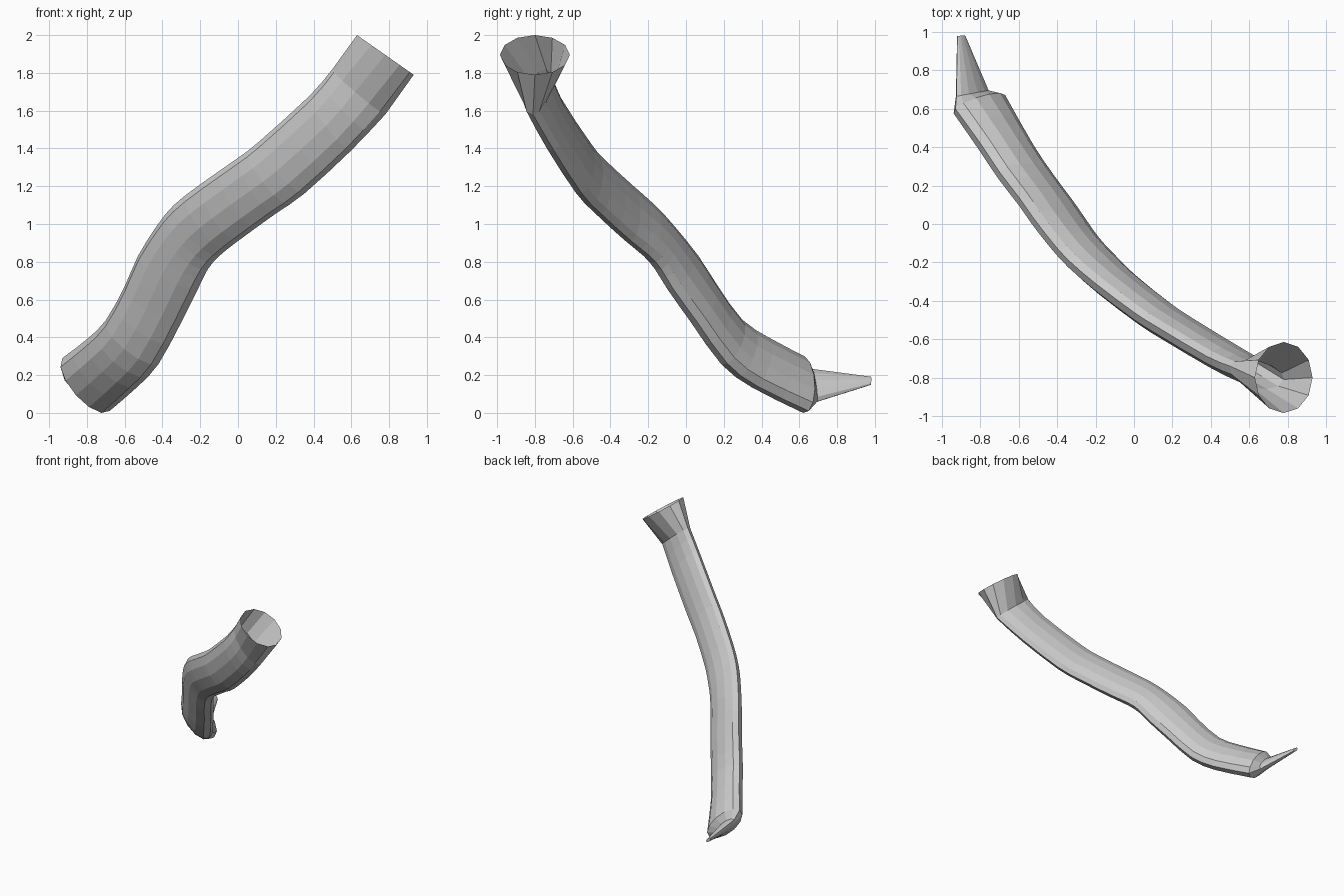
import bpy, bmesh, math
from mathutils import Vector

if "Cube" in bpy.data.objects:
    bpy.data.objects.remove(bpy.data.objects["Cube"])

SIDES = 12

def loft(name, stations, first_normal, cap_end=False):
    """Skin oval rings; each station is (upper edge, lower edge, front bulge, back bulge)."""
    bm = bmesh.new()
    mids = [(Vector(u) + Vector(l)) / 2 for u, l, f, b in stations]
    rings = []
    for i, (u, l, front, back) in enumerate(stations):
        half = (Vector(l) - Vector(u)) / 2
        along = mids[min(i + 1, len(mids) - 1)] - mids[max(i - 1, 0)]
        normal = along.cross(half).normalized() if i else Vector(first_normal)
        ring = []
        for k in range(SIDES):
            a = 2 * math.pi * k / SIDES
            depth = front if math.sin(a) > 0 else back
            ring.append(bm.verts.new(mids[i] + half * math.cos(a) + normal * depth * math.sin(a)))
        rings.append(ring)
    for r, s in zip(rings, rings[1:]):
        for k in range(SIDES):
            j = (k + 1) % SIDES
            bm.faces.new((r[k], r[j], s[j], s[k]))
    if cap_end:
        bm.faces.new(rings[-1])
    bmesh.ops.recalc_face_normals(bm, faces=bm.faces)
    mesh = bpy.data.meshes.new(name)
    bm.to_mesh(mesh)
    bm.free()
    obj = bpy.data.objects.new(name, mesh)
    bpy.context.collection.objects.link(obj)
    return obj

def smooth(points):
    """Add a curved midpoint between neighbouring points."""
    p = [Vector(q) for q in points]
    p = [2 * p[0] - p[1]] + p + [2 * p[-1] - p[-2]]
    out = []
    for a, b, c, d in zip(p, p[1:], p[2:], p[3:]):
        out += [b, (9 * (b + c) - a - d) / 16]
    return out + [p[-2]]

# Upper and lower edges of the flattened, winding tube, from neck to foot
upper = smooth([(.50, -.74, 1.82), (.38, -.69, 1.68), (.11, -.53, 1.435), (0, -.46, 1.35),
                (-.20, -.31, 1.21), (-.34, -.19, 1.10), (-.43, -.09, .99), (-.53, .04, .83),
                (-.60, .14, .67), (-.70, .27, .49), (-.80, .42, .39), (-.93, .60, .29)])
lower = smooth([(.78, -.81, 1.58), (.60, -.70, 1.39), (.35, -.55, 1.16), (.20, -.45, 1.055),
                (0, -.29, .91), (-.10, -.19, .83), (-.16, -.13, .76), (-.21, -.07, .66),
                (-.30, .06, .48), (-.42, .22, .26), (-.53, .38, .14), (-.68, .65, .01)])
tube = []
for i, (u, l) in enumerate(zip(upper, lower)):
    t = i / (len(upper) - 1)
    tube.append((u, l, .08 + .015 * t, .06 + .03 * t))

# Round open mouth, flaring from the neck
mouth = ((.63, -.80, 2.0), (.93, -.80, 1.79), .185, .185)

# Tapered spike growing from the foot
spike_base = ((-.925, .665, .23), (-.76, .695, .06), .04, .04)
spike_tip = ((-.92, .98, .19), (-.88, .98, .15), .012, .012)

loft("tentacle", [mouth] + tube + [spike_base, spike_tip], (0, -1, 0), cap_end=True)
